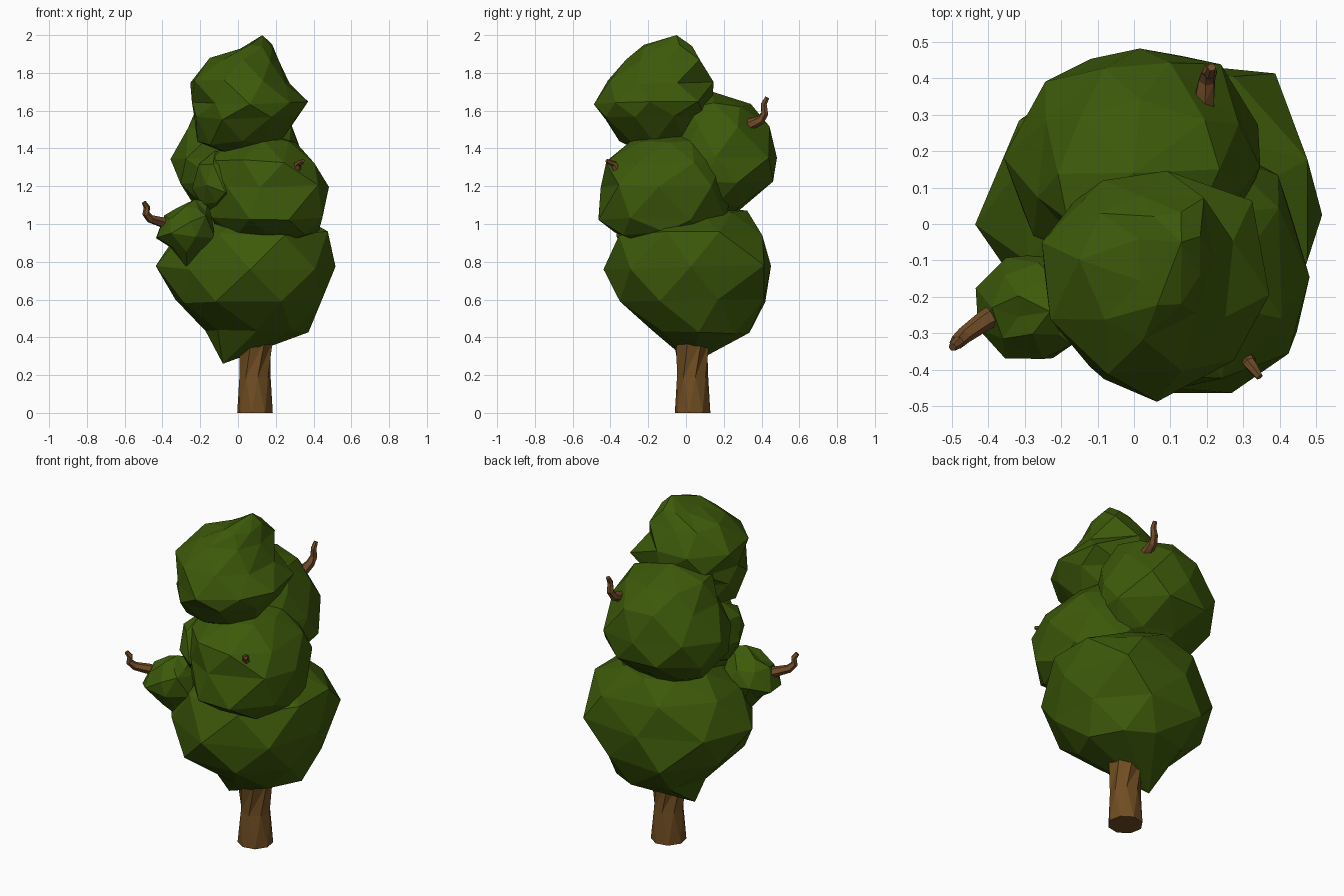
import bpy, bmesh, math, random
from mathutils import Vector


def material(name, rgb):
    m = bpy.data.materials.new(name)
    m.diffuse_color = (*rgb, 1)
    return m


LEAF = material("leaf green", (0.046, 0.101, 0.003))
BARK = material("trunk brown", (0.162, 0.075, 0.016))
TWIG = material("twig brown", (0.16, 0.070, 0.021))


def skin(name, rings, start, end, mat):
    """Join rings of points with triangles and close both ends on a point."""
    bm = bmesh.new()
    loops = [[bm.verts.new(p) for p in ring] for ring in rings]
    n = len(loops[0])
    for k, (lo, hi) in enumerate(zip(loops, loops[1:])):
        for i in range(n):
            j = (i + 1) % n
            if k % 2 == 0:          # staggered triangle pattern
                bm.faces.new((lo[i], lo[j], hi[i]))
                bm.faces.new((lo[j], hi[j], hi[i]))
            else:
                bm.faces.new((lo[i], lo[j], hi[j]))
                bm.faces.new((lo[i], hi[j], hi[i]))
    for loop, tip in ((loops[0], start), (loops[-1], end)):
        v = bm.verts.new(tip)
        for i in range(n):
            bm.faces.new((loop[i], loop[(i + 1) % n], v))
    bmesh.ops.recalc_face_normals(bm, faces=bm.faces)
    me = bpy.data.meshes.new(name)
    bm.to_mesh(me)
    bm.free()
    me.materials.append(mat)
    ob = bpy.data.objects.new(name, me)
    bpy.context.collection.objects.link(ob)
    return ob


def clump(name, bottom, levels, top, corners, seed, sides=8, rough=0.03):
    """Faceted leaf clump; each level is (z, x min, x max, y min, y max).
    corners swells the back right, back left, front left, front right;
    a level may carry its own corners as a sixth entry."""
    rnd = random.Random(seed)
    rings = []
    for k, (z, x0, x1, y0, y1, *own) in enumerate(levels):
        swell = own[0] if own else corners
        ring = []
        for i in range(sides):
            a = math.tau * (i + 0.5 * (k % 2)) / sides + rnd.uniform(-0.1, 0.1)
            r = 1.01 + rnd.uniform(-rough, rough)
            if k % 2:
                r *= 1.04
            q = swell[int((a % math.tau) // (math.pi / 2)) % 4]
            r *= 1 + (q - 1) * math.sin(2 * a) ** 2
            ring.append(((x0 + x1) / 2 + (x1 - x0) / 2 * r * math.cos(a),
                         (y0 + y1) / 2 + (y1 - y0) / 2 * r * math.sin(a),
                         z + rnd.uniform(-0.4, 0.4) * rough))
        rings.append(ring)
    return skin(name, rings, bottom, top, LEAF)


def limb(name, path, sides, twist, mat):
    """Tapered tube along (x, y, z, radius) points."""
    pts = [Vector(p[:3]) for p in path]
    rings = []
    for k, p in enumerate(pts):
        d = (pts[min(k + 1, len(pts) - 1)] - pts[max(k - 1, 0)]).normalized()
        if name == "trunk":
            d = Vector((0, 0, 1))
        u = Vector((0.55, -0.83, 0))
        u = (u - d * u.dot(d)).normalized()
        v = d.cross(u)
        rings.append([p + path[k][3] * (u * math.cos(a) + v * math.sin(a))
                      for a in (math.tau * i / sides + k * twist for i in range(sides))])
    return skin(name, rings, pts[0], pts[-1], mat)


# Foliage clumps
clump("lower_foliage", (-0.08, 0.03, 0.26), [
    (0.43, -0.17, 0.37, -0.17, 0.33, (0.95, 1.05, 1.0, 1.05)),
    (0.59, -0.33, 0.45, -0.36, 0.42, (1.0, 1.04, 0.95, 1.05)),
    (0.77, -0.44, 0.50, -0.42, 0.455, (1.15, 0.92, 0.88, 1.07)),
    (0.95, -0.32, 0.475, -0.37, 0.43, (1.0, 0.92, 0.9, 1.04)),
    (1.06, -0.18, 0.30, -0.20, 0.32)], (0.05, 0.05, 1.1),
    (0.95, 0.95, 0.95, 1.0), 3)

clump("middle_front_foliage", (0.10, -0.10, 0.84), [
    (0.95, -0.10, 0.42, -0.37, 0.14), (1.03, -0.14, 0.45, -0.46, 0.22),
    (1.20, -0.18, 0.475, -0.46, 0.24), (1.33, -0.18, 0.41, -0.42, 0.20),
    (1.44, -0.05, 0.30, -0.28, 0.09)], (0.12, -0.06, 1.49),
    (1.0, 1.0, 0.95, 1.11), 5)

clump("middle_back_foliage", (0.0, 0.20, 1.0), [
    (1.10, -0.22, 0.24, 0.00, 0.32), (1.22, -0.31, 0.33, -0.10, 0.46),
    (1.35, -0.35, 0.34, -0.12, 0.485), (1.51, -0.26, 0.29, -0.10, 0.44),
    (1.63, -0.21, 0.23, -0.04, 0.34, (1.12, 1.0, 1.1, 1.0))],
    (0.0, 0.14, 1.7), (1.07, 0.99, 1.08, 1.0), 8)

clump("top_foliage", (0.0, -0.18, 1.35), [
    (1.43, -0.22, 0.22, -0.35, 0.04), (1.56, -0.24, 0.32, -0.45, 0.10),
    (1.64, -0.25, 0.37, -0.48, 0.14),
    (1.75, -0.25, 0.26, -0.42, 0.13, (1.2, 1.0, 0.92, 1.0)),
    (1.87, -0.15, 0.22, -0.31, 0.08, (1.25, 1.0, 0.95, 1.0)),
    (1.94, 0.01, 0.18, -0.23, 0.03)],
    (0.13, -0.05, 2.0), (1.10, 1.0, 0.91, 0.94), 21)

clump("left_foliage", (-0.27, -0.22, 0.77), [
    (0.85, -0.36, -0.19, -0.32, -0.14), (0.95, -0.43, -0.12, -0.37, -0.08),
    (1.04, -0.39, -0.13, -0.36, -0.10), (1.09, -0.32, -0.16, -0.30, -0.16)],
    (-0.23, -0.24, 1.13), (1, 1, 1, 1), 14, 8, 0.08)

clump("inner_left_foliage", (-0.10, -0.18, 1.02), [
    (1.09, -0.20, 0.00, -0.30, -0.06), (1.19, -0.23, 0.02, -0.35, 0.00),
    (1.31, -0.22, 0.00, -0.31, 0.00)], (-0.12, -0.16, 1.39),
    (1, 0.95, 0.9, 1), 17, 7, 0.06)

# Trunk
limb("trunk", [(0.09, 0.035, 0, 0.096), (0.09, 0.035, 0.19, 0.084),
               (0.09, 0.03, 0.38, 0.096), (0.07, 0.0, 0.7, 0.07)], 8, 0.38, BARK)

# Bent twigs
limb("left_twig", [(-0.34, -0.225, 0.99, 0.034), (-0.41, -0.265, 1.012, 0.028),
                   (-0.465, -0.305, 1.028, 0.023), (-0.487, -0.325, 1.055, 0.020),
                   (-0.483, -0.325, 1.09, 0.017), (-0.498, -0.338, 1.115, 0.012)],
     6, 0, TWIG)
limb("back_twig", [(0.185, 0.29, 1.505, 0.036), (0.193, 0.345, 1.53, 0.030),
                   (0.20, 0.395, 1.55, 0.025), (0.207, 0.417, 1.585, 0.021),
                   (0.21, 0.412, 1.635, 0.017), (0.213, 0.43, 1.67, 0.012)],
     6, 0, TWIG)
limb("right_twig", [(0.305, -0.33, 1.25, 0.026), (0.31, -0.367, 1.283, 0.022),
                    (0.317, -0.382, 1.318, 0.018), (0.33, -0.40, 1.325, 0.015),
                    (0.345, -0.42, 1.335, 0.010)], 6, 0, TWIG)
